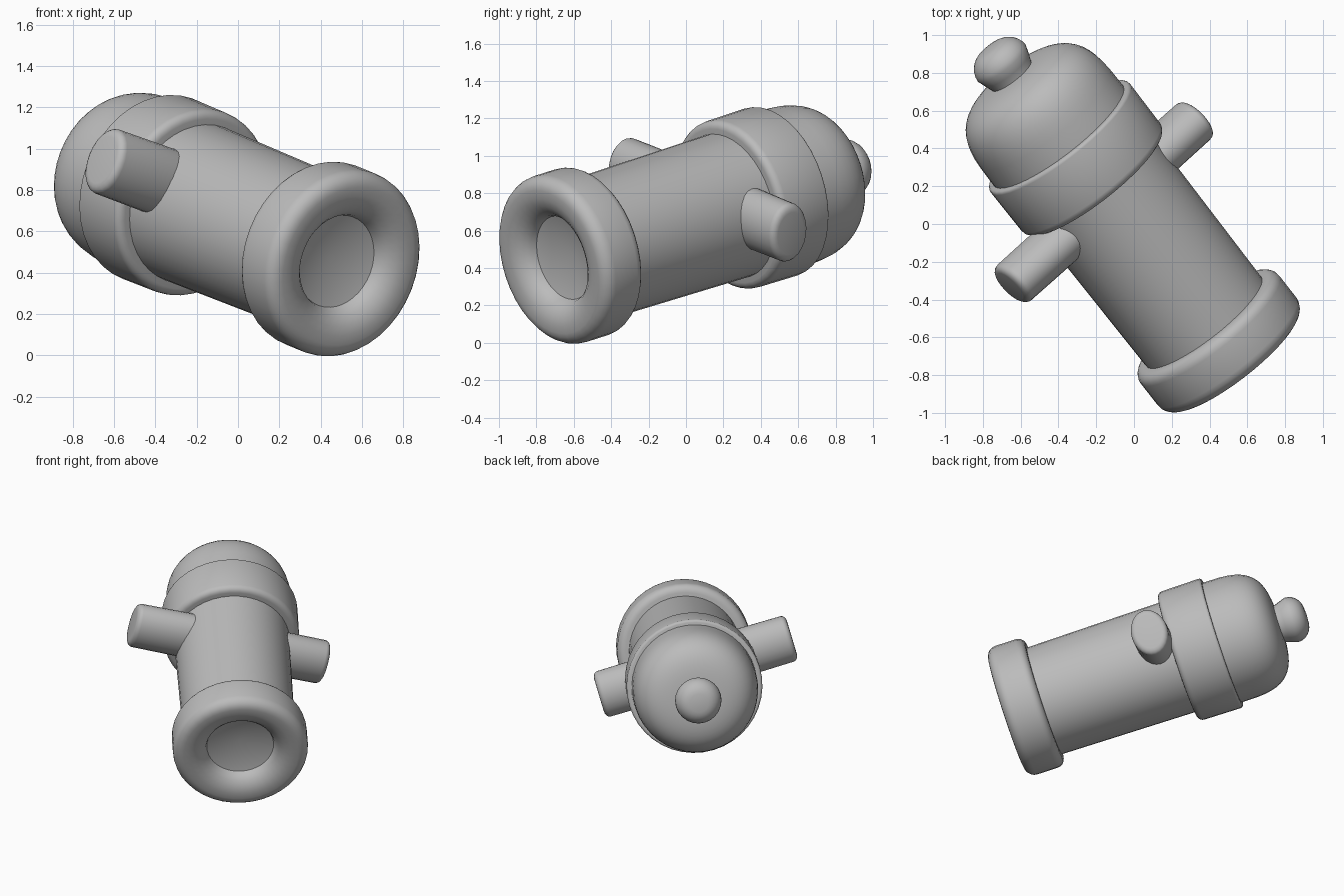
import bpy, bmesh, math
from mathutils import Vector, Matrix

if "Cube" in bpy.data.objects:
    bpy.data.objects.remove(bpy.data.objects["Cube"])

iron = bpy.data.materials.new("iron_grey")
iron.diffuse_color = (0.5, 0.5, 0.5, 1)
iron.use_nodes = True
iron.node_tree.nodes["Principled BSDF"].inputs["Base Color"].default_value = iron.diffuse_color

# Barrel frame: local z runs from the muzzle to the breech
ORIGIN = Vector((0.45, -0.62, 0.465))
AXIS = Vector((-0.60, 0.768, 0.244)).normalized()
side = Vector((1.06, 0.81, -0.39))
side = (side - AXIS * side.dot(AXIS)).normalized()
up = AXIS.cross(side)


def frame(x, y, z, origin):
    m = Matrix((x, y, z)).transposed().to_4x4()
    m.translation = origin
    return m


BARREL = frame(side, up, AXIS, ORIGIN)


def lathe(name, profile, matrix=BARREL, squash=1.0, segments=40, angle=40):
    """Revolve (radius, height) points about local z; open ends get caps."""
    bm = bmesh.new()
    rings = []
    for r, h in profile:
        if r < 1e-4:
            rings.append([bm.verts.new((0, 0, h))])
        else:
            rings.append([bm.verts.new((r * math.cos(a), r * squash * math.sin(a), h))
                          for a in (2 * math.pi * i / segments for i in range(segments))])
    for a, b in zip(rings, rings[1:]):
        for i in range(segments):
            j = (i + 1) % segments
            face = [a[i % len(a)], a[j % len(a)], b[j % len(b)], b[i % len(b)]]
            bm.faces.new(list(dict.fromkeys(face)))
    for ring in (rings[0], rings[-1]):
        if len(ring) > 1:
            bm.faces.new(ring)
    bmesh.ops.recalc_face_normals(bm, faces=bm.faces)
    mesh = bpy.data.meshes.new(name)
    bm.to_mesh(mesh)
    bm.free()
    mesh.materials.append(iron)
    obj = bpy.data.objects.new(name, mesh)
    obj.matrix_world = matrix
    bpy.context.collection.objects.link(obj)
    bpy.ops.object.select_all(action='DESELECT')
    obj.select_set(True)
    bpy.context.view_layer.objects.active = obj
    bpy.ops.object.shade_smooth_by_angle(angle=math.radians(angle))
    return obj


def arc(cr, ch, rad, a0, a1, n=5):
    """Rounded corner as (radius, height) points, angles in degrees."""
    angles = [math.radians(a0 + (a1 - a0) * i / n) for i in range(n + 1)]
    return [(cr + rad * math.cos(a), ch + rad * math.sin(a)) for a in angles]


# Long barrel tube, slightly wider at the breech
lathe("barrel", [(0.385, 0.05), (0.398, 1.25)])

# Rounded muzzle ring with a shallow conical bore
lathe("muzzle_ring",
      [(0, 0.02), (0.23, -0.04), (0.24, -0.07), (0.265, -0.10), (0.305, -0.127), (0.35, -0.139)]
      + arc(0.395, -0.07, 0.07, -90, 0) + arc(0.41, 0.08, 0.055, 0, 90) + [(0.36, 0.135)])

# Reinforcing band at the breech
lathe("breech_band",
      [(0.36, 1.10)] + arc(0.425, 1.14, 0.04, -90, 0, 4)
      + arc(0.45, 1.405, 0.018, 0, 90, 3) + [(0.36, 1.423)])

# Blunt dome closing the breech
steps = [math.radians(90 * i / 14) for i in range(15)]
p = 2 / 3.5
lathe("breech_dome",
      [(0.40, 1.39)] + [(0.433 * max(math.cos(a), 0) ** p if a < 1.57 else 0,
                         1.42 + 0.42 * math.sin(a) ** p) for a in steps])

# Knob on the tail
lathe("tail_knob",
      [(0.125, 1.76), (0.127, 1.83), (0.145, 1.88)]
      + arc(0.055, 1.925, 0.105, 0, 85, 6) + [(0, 2.035)], segments=24)

# Pair of oval trunnions
middle = Vector((-0.16, 0.115, 0.765))
for label, s in (("left", -1), ("right", 1)):
    z = side * s
    lathe(label + "_trunnion",
          [(0.13, 0.2)] + arc(0.092, 0.657, 0.035, 0, 90, 4),
          frame(AXIS, z.cross(AXIS), z, middle), squash=1.3, segments=24)
